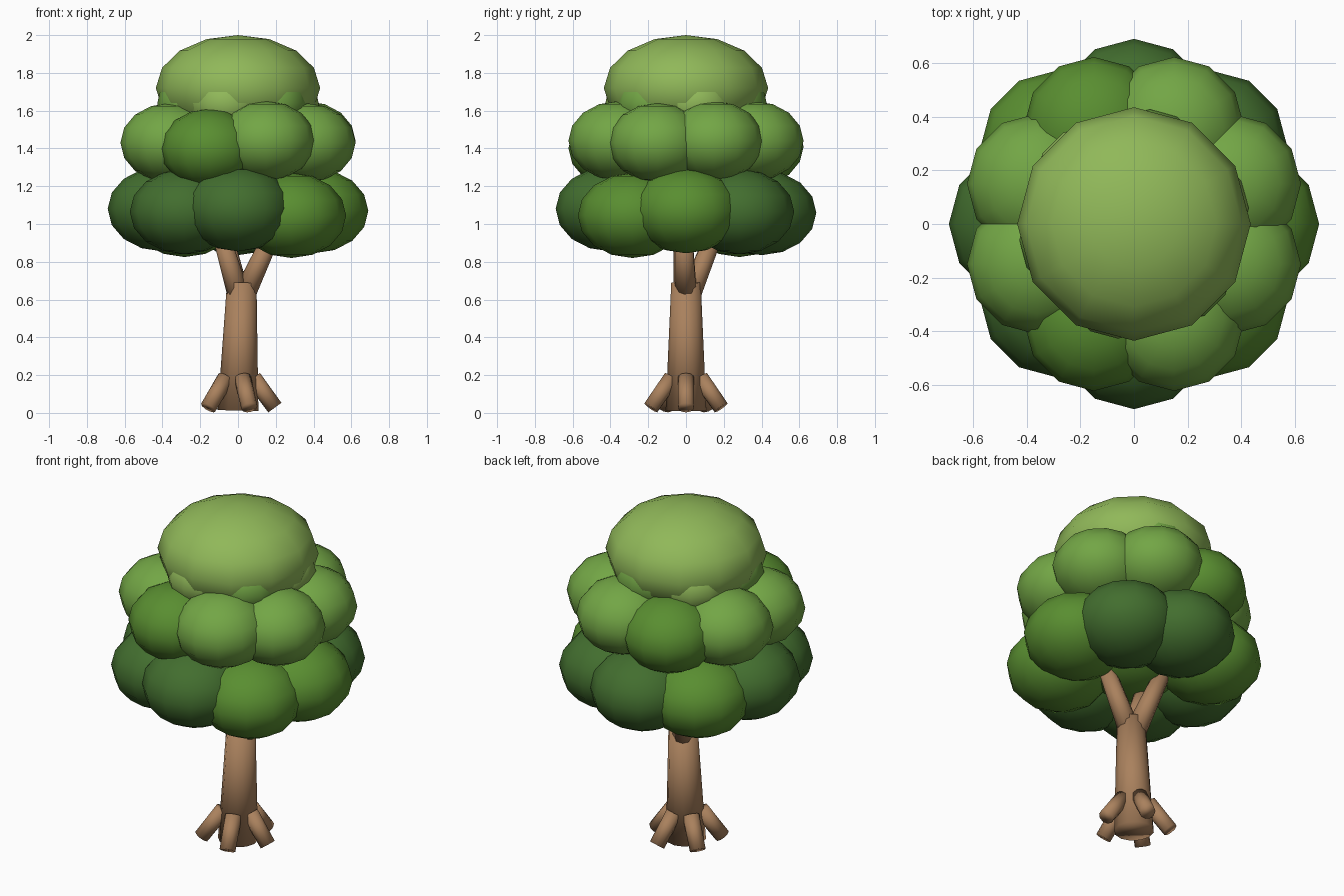
import bpy, math
from mathutils import Vector

if "Cube" in bpy.data.objects:
    bpy.data.objects.remove(bpy.data.objects["Cube"])


def material(name, rgb):
    m = bpy.data.materials.new(name)
    m.diffuse_color = (*rgb, 1)
    m.use_nodes = True
    m.node_tree.nodes["Principled BSDF"].inputs["Base Color"].default_value = m.diffuse_color
    return m


BARK = material("bark", (0.40, 0.22, 0.11))
DARK = material("dark_leaf", (0.055, 0.155, 0.028))
MID = material("mid_leaf", (0.10, 0.27, 0.03))
LIGHT = material("light_leaf", (0.17, 0.38, 0.06))
TOP = material("top_leaf", (0.28, 0.48, 0.10))


def finish(name, mat, angle):
    ob = bpy.context.object
    ob.name = name
    ob.data.materials.append(mat)
    bpy.ops.object.shade_smooth_by_angle(angle=math.radians(angle))
    return ob


def limb(name, start, end, r1, r2, sides):
    """Tapered cylinder between two points."""
    a, b = Vector(start), Vector(end)
    bpy.ops.mesh.primitive_cone_add(vertices=sides, radius1=r1, radius2=r2,
                                    depth=(b - a).length, location=(a + b) / 2,
                                    rotation=(b - a).to_track_quat('Z', 'Y').to_euler())
    finish(name, BARK, 180)


def blob(name, loc, r, rz, mat):
    """Flattened leaf clump."""
    bpy.ops.mesh.primitive_uv_sphere_add(segments=12, ring_count=8, radius=1, location=loc)
    bpy.context.object.scale = (r, r, rz)
    bpy.ops.object.transform_apply(location=False, rotation=False, scale=True)
    finish(name, mat, 60)


def ring(name, count, offset, radius, heights, r, rz, mats):
    for i in range(count):
        a = math.radians(offset + i * 360 / count)
        blob(f"{name}_{i + 1}", (radius * math.cos(a), radius * math.sin(a),
                                 heights[i % len(heights)]), r, rz, mats[i % len(mats)])


# Trunk and branches
limb("trunk", (0, 0, 0.012), (0.02, 0, 0.69), 0.108, 0.078, 12)
for i, (s, e) in enumerate([((0.03, 0, 0.62), (0.18, -0.01, 0.94)),
                            ((0.01, 0.01, 0.60), (-0.07, 0.15, 0.94)),
                            ((0.01, -0.01, 0.60), (-0.09, -0.02, 0.94))]):
    limb(f"branch_{i + 1}", s, e, 0.06, 0.045, 10)

# Flared roots
for i in range(5):
    c, s = math.cos(i * math.tau / 5), math.sin(i * math.tau / 5)
    limb(f"root_{i + 1}", (0.08 * c, 0.08 * s, 0.185), (0.195 * c, 0.195 * s, 0.028),
         0.045, 0.043, 10)

# Canopy tiers, from the bottom up
blob("canopy_core", (0, 0, 1.26), 0.42, 0.38, MID)
ring("lower_clump", 8, 0, 0.40, (1.07, 1.065, 1.06, 1.05, 1.08, 1.065, 1.08, 1.045), 0.29, 0.225,
     (MID, DARK, DARK, MID, DARK, DARK, DARK, MID))
ring("middle_clump", 8, 22.5, 0.39, (1.44, 1.44, 1.41, 1.43, 1.43, 1.40, 1.44, 1.43), 0.262, 0.21,
     (LIGHT, LIGHT, MID, LIGHT, LIGHT, MID, LIGHT, LIGHT))
ring("upper_clump", 6, 15, 0.23, (1.64,), 0.205, 0.17, (TOP, LIGHT))
blob("crown", (0, 0, 1.72), 0.435, 0.28, TOP)
